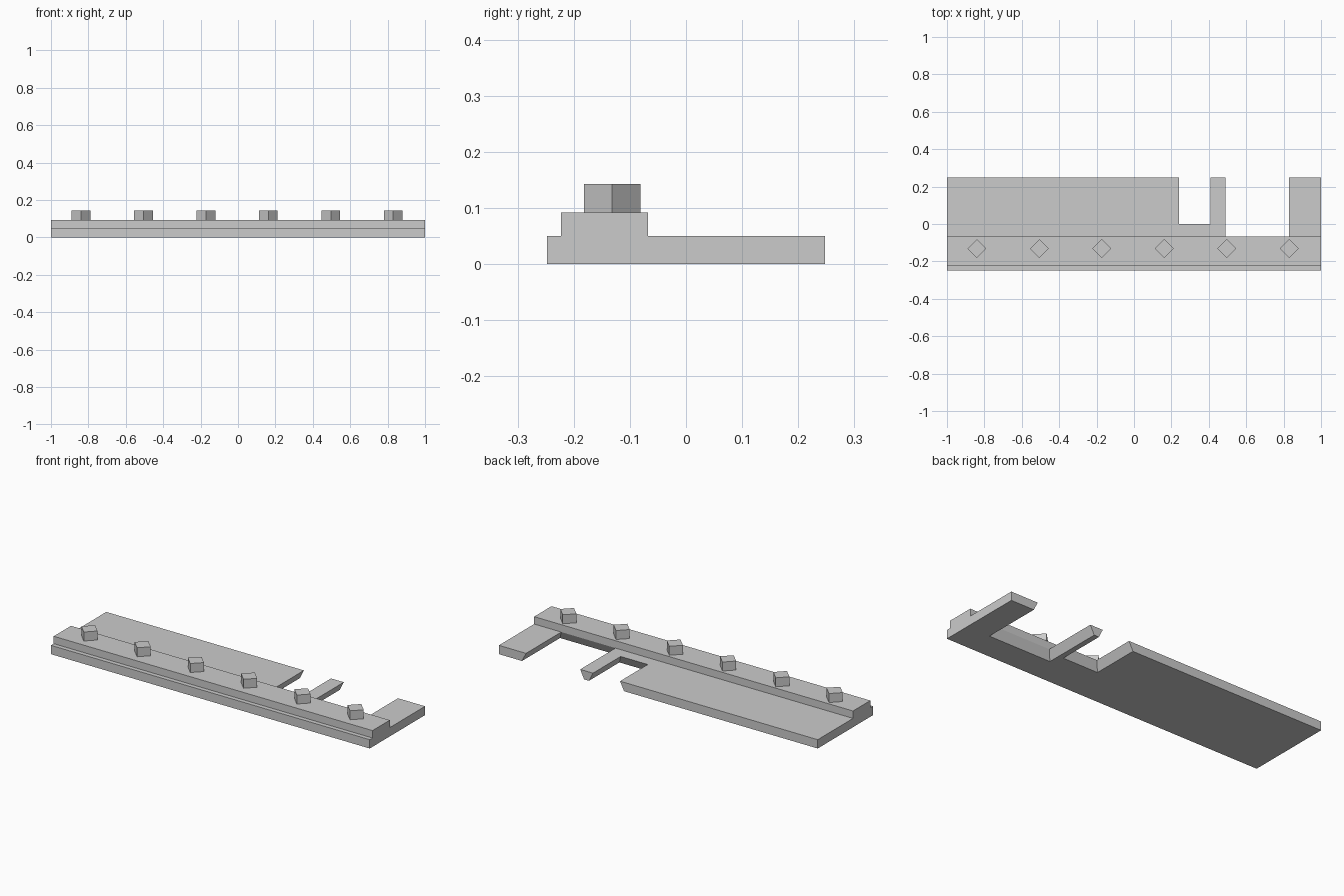
import bpy
import bmesh
from math import radians

cube = bpy.data.objects.get("Cube")
if cube:
    bpy.data.objects.remove(cube, do_unlink=True)

grey = bpy.data.materials.new("plain grey")
grey.use_nodes = True
colour = (0.6, 0.6, 0.6, 1)
grey.diffuse_color = colour
grey.node_tree.nodes["Principled BSDF"].inputs["Base Color"].default_value = colour

HALF_DEPTH = 0.248
BASE_TOP = 0.05
RIDGE_TOP = 0.092
STUD_TOP = 0.143
RIDGE_FRONT, RIDGE_BACK = -0.223, -0.068
UNDERCUT = 0.025  # notch walls lean outward toward the bottom


def loft(name, bottom, top, z0, z1):
    """Solid between two matching outlines."""
    bm = bmesh.new()
    low = [bm.verts.new((x, y, z0)) for x, y in bottom]
    high = [bm.verts.new((x, y, z1)) for x, y in top]
    bm.faces.new(low[::-1])
    bm.faces.new(high)
    for i in range(len(low)):
        j = (i + 1) % len(low)
        bm.faces.new((low[i], low[j], high[j], high[i]))
    bmesh.ops.recalc_face_normals(bm, faces=bm.faces)
    mesh = bpy.data.meshes.new(name)
    bm.to_mesh(mesh)
    bm.free()
    mesh.materials.append(grey)
    obj = bpy.data.objects.new(name, mesh)
    bpy.context.collection.objects.link(obj)
    return obj


def notch(left, right, floor):
    """Outline of a notch in the rear edge, walked from right to left."""
    return [(right, HALF_DEPTH), (right, floor), (left, floor), (left, HALF_DEPTH)]


def base_outline(grow):
    """Plate outline with both notches widened by grow."""
    corners = [(-1, -HALF_DEPTH), (1, -HALF_DEPTH), (1, HALF_DEPTH)]
    wide = notch(0.49 - grow, 0.83 + grow, RIDGE_BACK - grow)
    narrow = notch(0.24 - grow, 0.41 + grow, -grow)
    return corners + wide + narrow + [(-1, HALF_DEPTH)]


# Notched base plate
loft("base_plate", base_outline(UNDERCUT), base_outline(0), 0, BASE_TOP)

# Raised ridge along the front
ridge = [(-1, RIDGE_FRONT), (1, RIDGE_FRONT), (1, RIDGE_BACK), (-1, RIDGE_BACK)]
loft("ridge", ridge, ridge, BASE_TOP, RIDGE_TOP)

# Row of square studs turned by 45 degrees
for i in range(6):
    bpy.ops.mesh.primitive_cylinder_add(
        vertices=4, radius=0.0505, depth=STUD_TOP - RIDGE_TOP,
        location=(-0.84 + 0.334 * i, -0.1315, (STUD_TOP + RIDGE_TOP) / 2))
    stud = bpy.context.object
    stud.name = f"stud_{i + 1}"
    stud.data.materials.append(grey)
